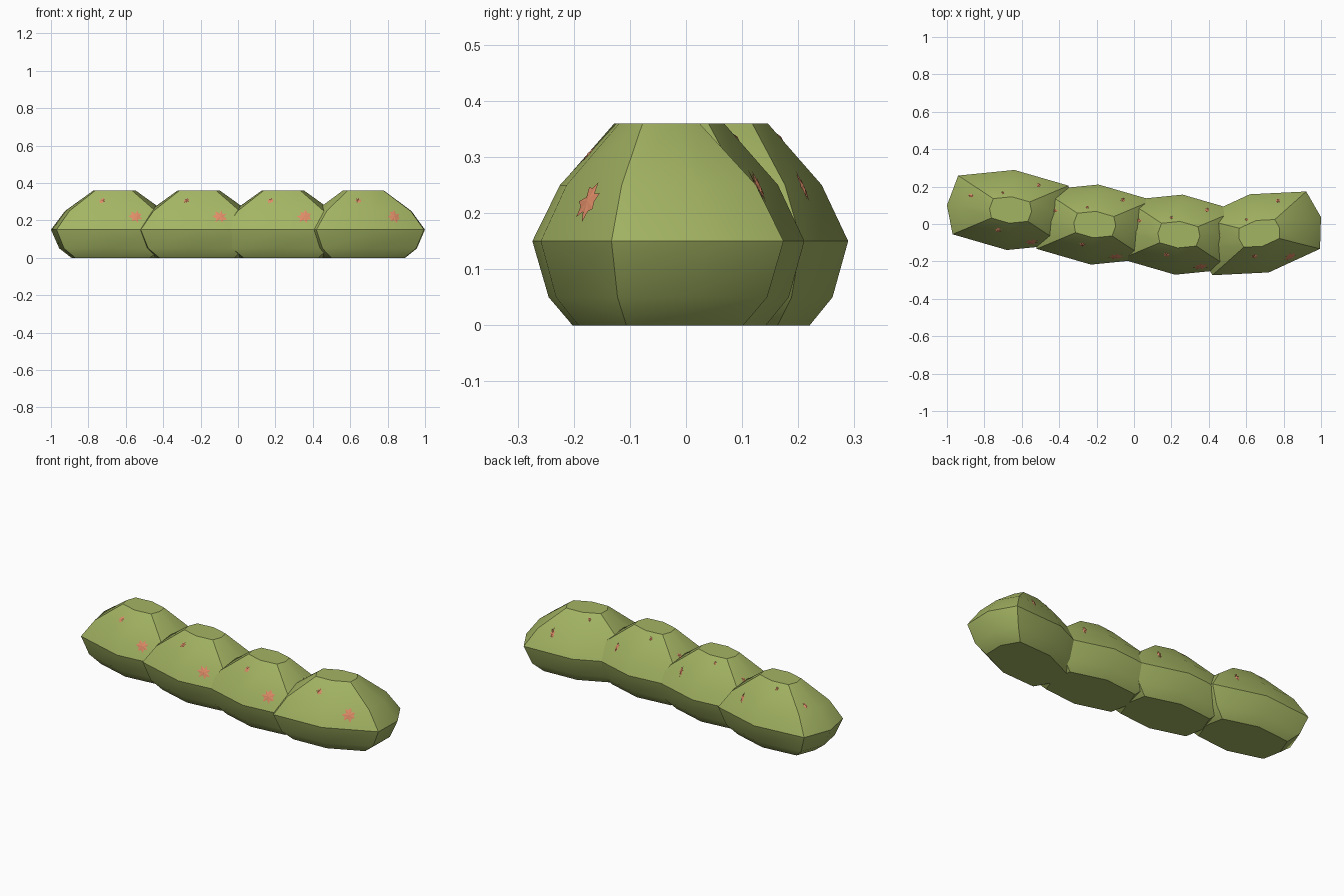
import bpy, bmesh, math, random
from mathutils import Vector
from mathutils.bvhtree import BVHTree

if "Cube" in bpy.data.objects:
    bpy.data.objects.remove(bpy.data.objects["Cube"])

random.seed(4)


def material(name, color):
    m = bpy.data.materials.new(name)
    m.diffuse_color = color
    m.use_nodes = True
    m.node_tree.nodes["Principled BSDF"].inputs["Base Color"].default_value = m.diffuse_color
    return m


LEAF = material("leaf green", (0.37, 0.46, 0.125, 1))
BLOOM = material("blossom coral", (0.75, 0.27, 0.14, 1))

# Bush outline at its widest: half an octagon, the other half by point symmetry
HALF = [(0.34, -0.025), (0.31, 0.13), (0.02, 0.214), (-0.28, 0.184)]
OUTLINE = HALF + [(-x, -y) for x, y in HALF]
# Vertical profile: height, scale of the outline
PROFILE = [(0, 0.68), (0.05, 0.87), (0.15, 1), (0.25, 0.78), (0.36, 0.33)]
# Blossoms: x, y on the bush, length, width
BLOSSOMS = [(0.115, -0.168, 0.042, 0.042), (-0.065, -0.105, 0.022, 0.02),
            (-0.21, 0.075, 0.022, 0.012), (0.15, 0.13, 0.035, 0.014),
            (-0.04, 0.09, 0.014, 0.01)]


def add_object(name, bm, mat, place):
    bmesh.ops.recalc_face_normals(bm, faces=bm.faces)
    mesh = bpy.data.meshes.new(name)
    bm.to_mesh(mesh)
    bm.free()
    mesh.materials.append(mat)
    ob = bpy.data.objects.new(name, mesh)
    bpy.context.collection.objects.link(ob)
    ob.location = (place[0], place[1], 0)
    ob.rotation_euler.z = math.radians(place[2])
    return ob


def bush_mesh():
    bm = bmesh.new()
    rings = [[bm.verts.new((x * s, y * s, z)) for x, y in OUTLINE] for z, s in PROFILE]
    n = len(OUTLINE)
    for a, b in zip(rings, rings[1:]):
        for i in range(n):
            j = (i + 1) % n
            bm.faces.new((a[i], a[j], b[j], b[i]))
    bm.faces.new(rings[0][::-1])
    bm.faces.new(rings[-1])
    bm.normal_update()
    return bm


def blossom_mesh(tree):
    # Ragged little stars laid on the bush surface
    bm = bmesh.new()
    for x, y, length, width in BLOSSOMS:
        hit, normal, _, _ = tree.ray_cast(Vector((x, y, 1)), Vector((0, 0, -1)))
        side = Vector((0, 0, 1)).cross(normal).normalized()
        up = normal.cross(side)
        centre = bm.verts.new(hit + normal * 0.006)
        rim = []
        for k in range(14):
            a = math.tau * k / 14
            r = random.uniform(0.8, 1.05) if k % 2 else random.uniform(0.4, 0.65)
            rim.append(bm.verts.new(hit + normal * 0.003 + r * (
                side * width * math.cos(a) + up * length * math.sin(a))))
        for k in range(14):
            bm.faces.new((centre, rim[k], rim[(k + 1) % 14]))
    return bm


# Four bushes in a row: x, y, turn in degrees
PLACES = [(-0.66, 0.075, 0), (-0.21, -0.003, 0), (0.24, -0.057, 0), (0.67, -0.05, 19)]
for i, place in enumerate(PLACES, 1):
    bm = bush_mesh()
    tree = BVHTree.FromBMesh(bm)
    bush = add_object(f"bush_{i}", bm, LEAF, place)
    bpy.ops.object.select_all(action='DESELECT')
    bush.select_set(True)
    bpy.context.view_layer.objects.active = bush
    bpy.ops.object.shade_smooth_by_angle(angle=math.radians(30))
    add_object(f"blossoms_{i}", blossom_mesh(tree), BLOOM, place)
